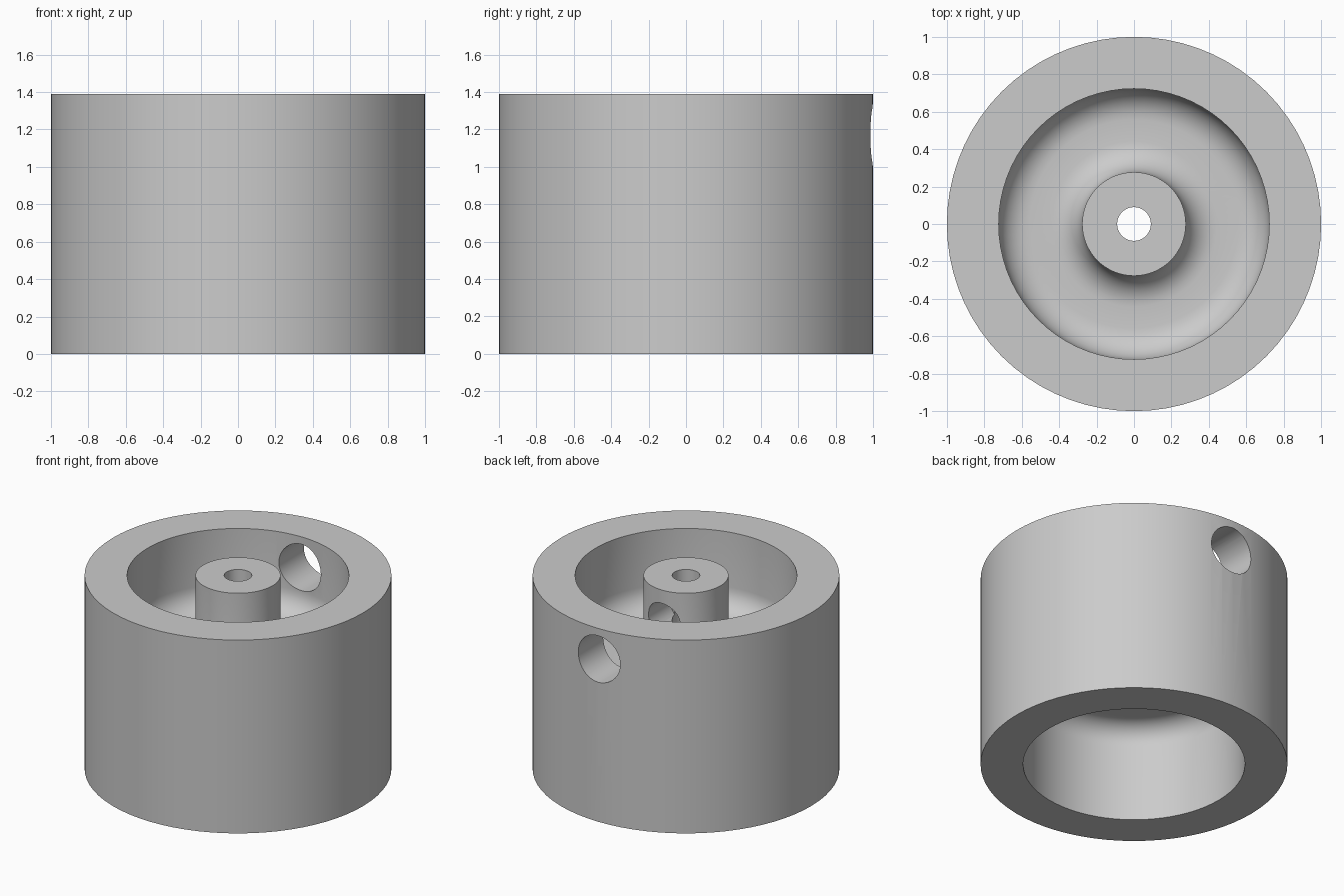
import bpy, bmesh, math

if "Cube" in bpy.data.objects:
    bpy.data.objects.remove(bpy.data.objects["Cube"])

SEGMENTS = 72
HEIGHT, OUTER, INNER, HUB, BORE = 1.39, 1.0, 0.723, 0.277, 0.09
FLOOR, UNDERSIDE = 0.83, 0.695          # top and bottom of the web
HOLE_Z = 1.17

grey = bpy.data.materials.new("grey metal")
grey.diffuse_color = (0.6, 0.6, 0.6, 1)
grey.use_nodes = True
grey.node_tree.nodes["Principled BSDF"].inputs["Base Color"].default_value = grey.diffuse_color


def arc(cx, cz, radius, start, end, steps=8):
    """Points of a fillet in the r-z plane, angles in degrees."""
    points = []
    for i in range(steps + 1):
        a = math.radians(start + (end - start) * i / steps)
        points.append((cx + radius * math.cos(a), cz + radius * math.sin(a)))
    return points


def lathe(name, profile):
    """Revolve a closed r-z profile around the z axis."""
    bm = bmesh.new()
    rings = []
    for i in range(SEGMENTS):
        a = 2 * math.pi * i / SEGMENTS
        rings.append([bm.verts.new((r * math.cos(a), r * math.sin(a), z)) for r, z in profile])
    n = len(profile)
    for i in range(SEGMENTS):
        here, after = rings[i], rings[(i + 1) % SEGMENTS]
        for j in range(n):
            k = (j + 1) % n
            bm.faces.new((here[j], after[j], after[k], here[k]))
    bmesh.ops.recalc_face_normals(bm, faces=bm.faces)
    mesh = bpy.data.meshes.new(name)
    bm.to_mesh(mesh)
    bm.free()
    obj = bpy.data.objects.new(name, mesh)
    bpy.context.collection.objects.link(obj)
    mesh.materials.append(grey)
    return obj


def drill(target, name, radius, y0, y1):
    """Cut a round hole along y."""
    bpy.ops.mesh.primitive_cylinder_add(vertices=48, radius=radius, depth=y1 - y0,
                                        location=(0, (y0 + y1) / 2, HOLE_Z),
                                        rotation=(math.pi / 2, 0, 0))
    cutter = bpy.context.object
    cutter.name = name
    cutter.data.materials.append(grey)
    cutter.hide_render = True
    cut = target.modifiers.new(name, 'BOOLEAN')
    cut.operation, cut.solver, cut.object = 'DIFFERENCE', 'EXACT', cutter
    bpy.context.view_layer.objects.active = target
    bpy.ops.object.modifier_apply(modifier=cut.name)
    bpy.data.objects.remove(cutter, do_unlink=True)


# Rim, filleted web and hub in one turned section
R, r = 0.165, 0.14
profile = [(OUTER, 0), (OUTER, HEIGHT), (INNER, HEIGHT)]
profile += arc(INNER - R, FLOOR + R, R, 0, -90)
profile += arc(HUB + R, FLOOR + R, R, 270, 180)
profile += [(HUB, HEIGHT), (BORE, HEIGHT), (BORE, UNDERSIDE)]
profile += arc(INNER - r, UNDERSIDE - r, r, 90, 0)
profile += [(INNER, 0)]
wheel = lathe("wheel_body", profile)

# Access hole through the rim, set screw hole into the bore
drill(wheel, "rim_hole", 0.167, 0.5, 1.2)
drill(wheel, "set_screw_hole", 0.125, 0.0, 0.45)

bpy.ops.object.select_all(action='DESELECT')
wheel.select_set(True)
bpy.context.view_layer.objects.active = wheel
bpy.ops.object.shade_smooth_by_angle(angle=math.radians(30))
